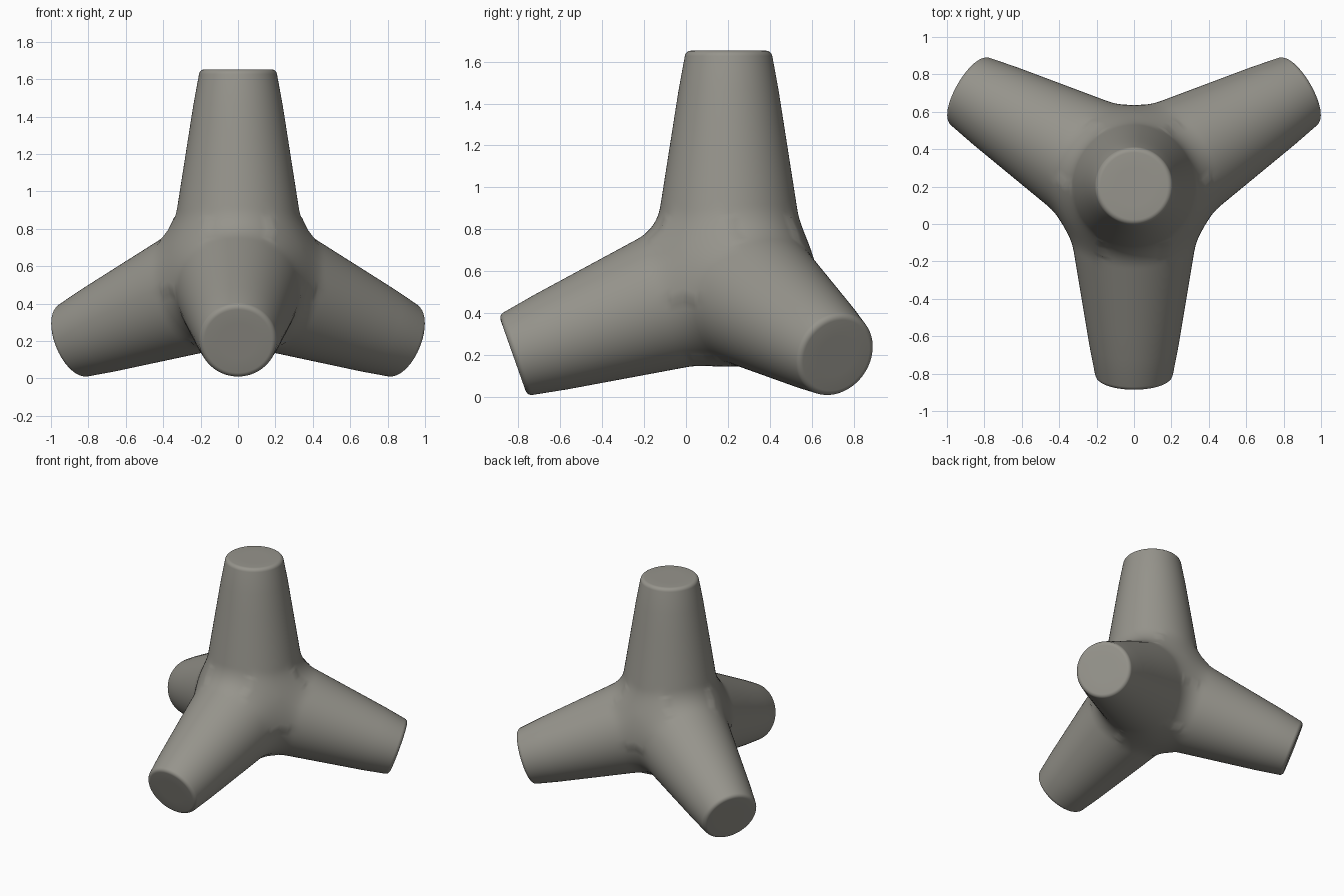
import bpy, bmesh, math
from mathutils import Vector, Matrix

if "Cube" in bpy.data.objects:
    bpy.data.objects.remove(bpy.data.objects["Cube"])

CENTRE = Vector((0, 0.203, 0.562))
LENGTH, R0, TAPER = 1.09, 0.38, 0.157   # leg length, root radius, taper
BLEND, SEG, BEV = 0.09, 72, 0.03

# The four leg directions of a tetrahedron
AXES = [Vector((0, 0, 1))]
for deg in (-90, 30, 150):
    a = math.radians(deg)
    AXES.append(Vector((math.cos(a) * math.sqrt(8) / 3, math.sin(a) * math.sqrt(8) / 3, -1 / 3)))


def field(p):
    """Smooth union of the four tapered legs."""
    dist = []
    for ax in AXES:
        d = p.dot(ax)
        r = math.sqrt(max(p.length_squared - d * d, 0))
        if d > -0.1:
            dist.append(r - R0 + TAPER * d)
    dist.sort()
    m = dist[0]
    for d in dist[1:]:
        h = max(BLEND - abs(m - d), 0) / BLEND
        m = min(m, d) - h * h * BLEND / 4
    return m


def surface(direction):
    lo, hi = 0.2, 1.0
    for _ in range(30):
        mid = (lo + hi) / 2
        if field(direction * mid) < 0:
            lo = mid
        else:
            hi = mid
    return direction * lo


# Tip profile: (radius, distance along the leg), cap edge rounded
tip = [(0.10, LENGTH)]
side = R0 - TAPER * LENGTH
for i in range(7):
    a = math.radians(i * 81 / 6)
    tip.append((side - BEV + BEV * math.sin(a), LENGTH - BEV + BEV * math.cos(a)))
for d in (0.9, 0.75, 0.6, 0.5):
    tip.append((R0 - TAPER * d, d))
start = math.atan2(tip[-1][0], tip[-1][1])
STEPS = 18

# One leg, ending on the planes where it meets its neighbours
columns = []
for s in range(SEG):
    phi = math.radians(-90 + s * 360 / SEG)
    delta = (s * 360 / SEG + 60) % 120 - 60
    end = math.atan(math.sqrt(2) / math.cos(math.radians(delta)))
    c, n = math.cos(phi), math.sin(phi)
    col = [Vector((r * c, r * n, d)) for r, d in tip]
    for k in range(1, STEPS + 1):
        th = start + (end - start) * k / STEPS
        col.append(surface(Vector((math.sin(th) * c, math.sin(th) * n, math.cos(th)))))
    columns.append(col)

# Repeat the leg by half turns that swap the upright leg with each other leg
bm = bmesh.new()
turns = [Matrix.Identity(4)] + [Matrix.Rotation(math.pi, 4, AXES[0] + b) for b in AXES[1:]]
for m in turns:
    grid = [[bm.verts.new(m @ p + CENTRE) for p in col] for col in columns]
    for s in range(SEG):
        a, b = grid[s], grid[(s + 1) % SEG]
        for k in range(len(a) - 1):
            bm.faces.new((a[k], a[k + 1], b[k + 1], b[k]))
    bm.faces.new([col[0] for col in grid])
bmesh.ops.remove_doubles(bm, verts=bm.verts, dist=0.0005)
bmesh.ops.recalc_face_normals(bm, faces=bm.faces)

mesh = bpy.data.meshes.new("four_legged_block")
bm.to_mesh(mesh)
bm.free()
block = bpy.data.objects.new("four_legged_block", mesh)
bpy.context.collection.objects.link(block)

# Concrete colour and smooth shading
mat = bpy.data.materials.new("concrete grey")
mat.diffuse_color = (0.305, 0.296, 0.262, 1)
mat.use_nodes = True
mat.node_tree.nodes["Principled BSDF"].inputs["Base Color"].default_value = mat.diffuse_color
mesh.materials.append(mat)
bpy.context.view_layer.objects.active = block
block.select_set(True)
bpy.ops.object.shade_smooth_by_angle(angle=math.radians(40))
